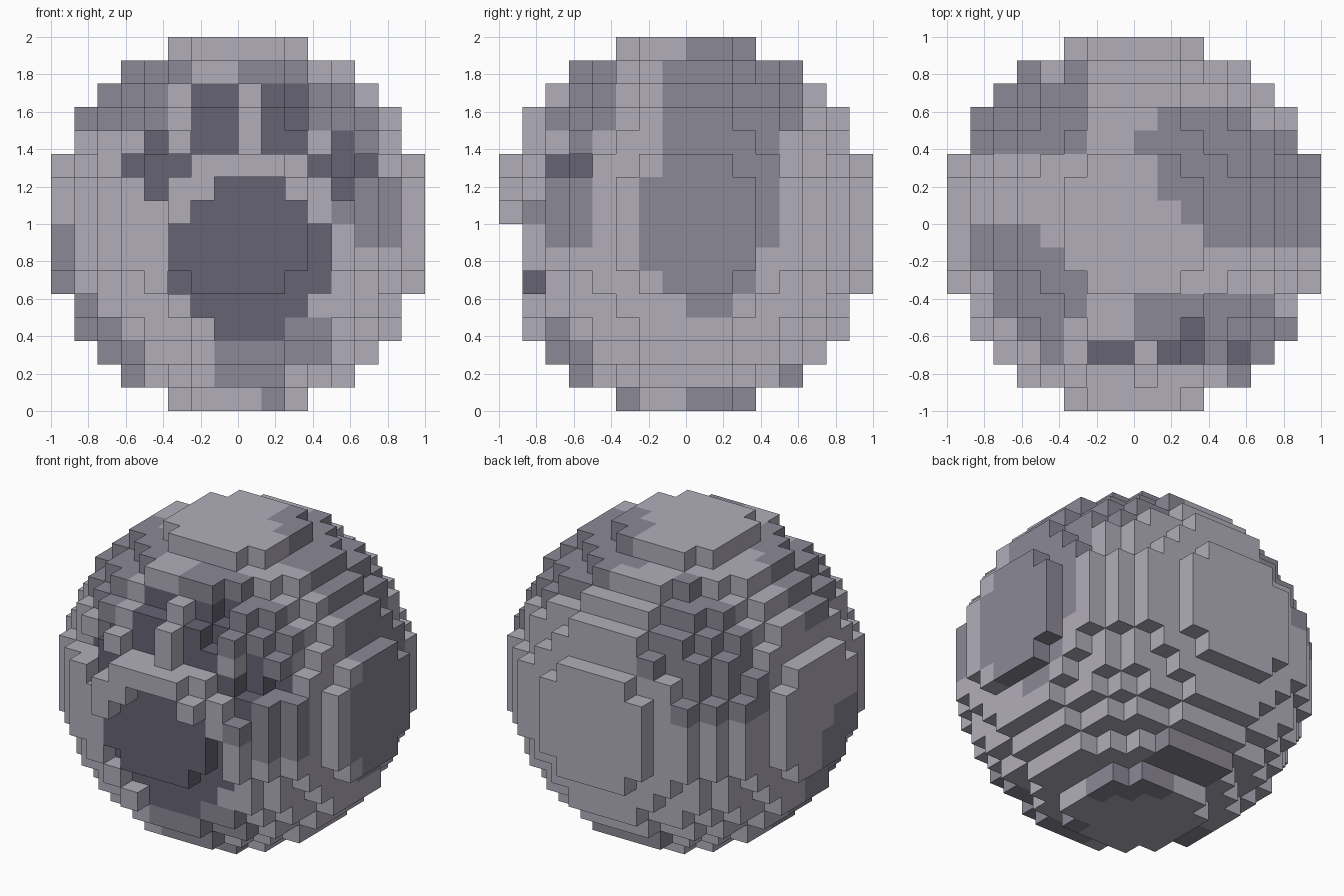
import bpy, bmesh

if "Cube" in bpy.data.objects:
    bpy.data.objects.remove(bpy.data.objects["Cube"], do_unlink=True)

N, S = 16, 0.125          # blocks across the ball, block size
PALE, MID, DARK = range(3)


def material(name, rgb):
    m = bpy.data.materials.new(name)
    m.use_nodes = True
    m.diffuse_color = (*rgb, 1)
    m.node_tree.nodes["Principled BSDF"].inputs["Base Color"].default_value = (*rgb, 1)
    return m


# Stained patches, each a rule on the block at column i, depth j, height k
def upper_front_right(i, j, k):
    return k >= 12 and j <= 7 and i <= 4 - (j == 7) + (k == 14 and j < 6)


def upper_back_right(i, j, k):
    return k >= 9 and j >= 11 and i <= (5 if k >= 11 else 3)


def left_side(i, j, k):
    if j == 6:
        return i >= 12 and 6 <= k <= 9
    if not 7 <= j <= 12:
        return False
    i_min = (11, 10, 9, 9, 8, 9)[j - 7]
    k_min = (5, 4, 4, 5, 7, 12)[j - 7]
    return i >= i_min and k >= k_min


def upper_front_left(i, j, k):
    i_min = 13 if k < 8 else 12 if k < 12 else 11 if k < 14 else 8
    return k >= 7 and i >= i_min and j <= (4 if k >= 12 else 3)


def chin(i, j, k):
    return (1 <= k <= 3 and 7 <= i <= 11 and j <= 3) or (i, j, k) == (9, 5, 0)


def underside(i, j, k):
    if k == 0:
        return 8 <= j <= 10 and i <= 10 and i + j >= 18
    return k == 1 and j >= 11 and 6 <= i <= 9


def lower_right(i, j, k):
    if 1 <= k <= 4:
        return i <= 3 and 4 <= j <= 7
    return i == 0 and 5 <= j <= 7 and k <= 7 - (j == 7)


PATCHES = (upper_front_right, upper_back_right, left_side, upper_front_left,
           chin, underside, lower_right)


# Craters in the front: one round pit, two upright pits, two crosses
def crater(i, k):
    round_pit = (i - 8) ** 2 + (k - 6) ** 2 <= 10
    upright_pit = i in (6, 7, 9, 10) and 11 <= k <= 13
    cross = min(abs(i - 4), abs(i - 12)) + abs(k - 10) <= 1
    return round_pit or upright_pit or cross


# Fill the ball with blocks and stain the patches
blocks = {}
for i in range(N):
    for j in range(N):
        for k in range(N):
            if sum((v - 7.5) ** 2 for v in (i, j, k)) <= 65:
                stained = any(patch(i, j, k) for patch in PATCHES)
                blocks[i, j, k] = MID if stained else PALE

# Sink the craters one block deep and darken their floors
for i in range(N):
    for k in range(N):
        if crater(i, k):
            j = next(j for j in range(N) if (i, j, k) in blocks)
            del blocks[i, j, k]
            blocks[i, j + 1, k] = DARK

# Skin the exposed block sides
bm = bmesh.new()
corners = {}


def corner(p):
    if p not in corners:
        corners[p] = bm.verts.new(((p[0] - 8) * S, (p[1] - 8) * S, p[2] * S))
    return corners[p]


for block, colour in blocks.items():
    for axis in range(3):
        for side in (0, 1):
            neighbour = list(block)
            neighbour[axis] += 2 * side - 1
            if tuple(neighbour) in blocks:
                continue
            ring = []
            for du, dv in ((0, 0), (1, 0), (1, 1), (0, 1)):
                p = list(block)
                p[axis] += side
                p[(axis + 1) % 3] += du
                p[(axis + 2) % 3] += dv
                ring.append(corner(tuple(p)))
            face = bm.faces.new(ring if side else ring[::-1])
            face.material_index = colour

# Merge flat areas of one colour
bmesh.ops.dissolve_limit(bm, angle_limit=0.01, verts=bm.verts[:], edges=bm.edges[:],
                         delimit={'MATERIAL'})
mesh = bpy.data.meshes.new("block_ball")
bm.to_mesh(mesh)
bm.free()
mesh.materials.append(material("pale_grey", (0.44, 0.423, 0.491)))
mesh.materials.append(material("mid_grey", (0.258, 0.246, 0.305)))
mesh.materials.append(material("dark_grey", (0.133, 0.125, 0.171)))
ball = bpy.data.objects.new("block_ball", mesh)
bpy.context.collection.objects.link(ball)
